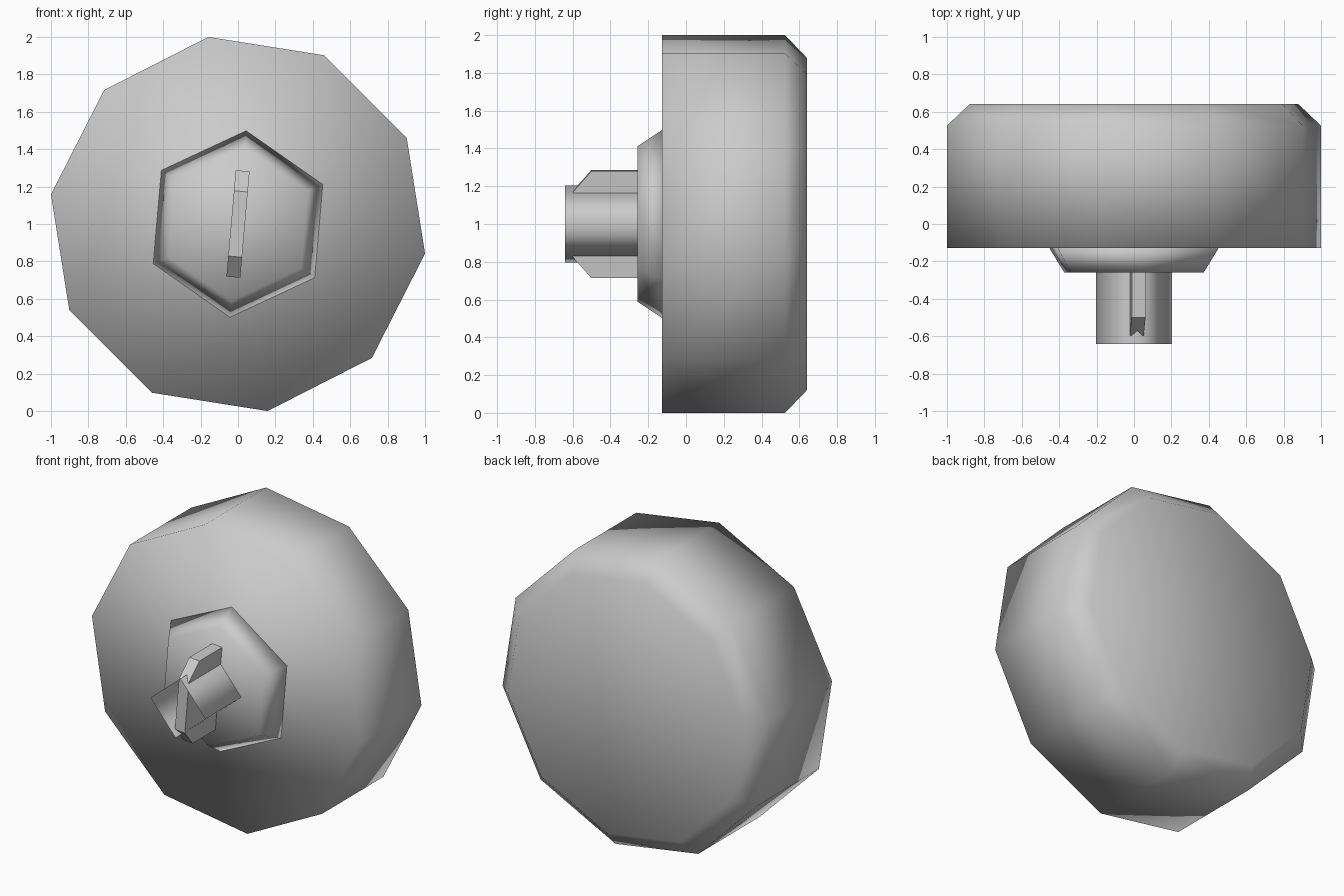
import bpy
import bmesh
from math import cos, sin, radians
from mathutils import Matrix

cube = bpy.data.objects.get("Cube")
if cube:
    bpy.data.objects.remove(cube, do_unlink=True)

CENTRE_Z = 1.0
TILT = 85  # direction of the key blade and collar corners, in degrees

grey = bpy.data.materials.new("plain grey")
grey.use_nodes = True
grey.diffuse_color = (0.6, 0.6, 0.6, 1)
grey.node_tree.nodes["Principled BSDF"].inputs["Base Color"].default_value = (0.6, 0.6, 0.6, 1)


def finish(name, bm, smooth):
    bmesh.ops.recalc_face_normals(bm, faces=bm.faces)
    for face in bm.faces:
        face.smooth = smooth
    mesh = bpy.data.meshes.new(name)
    bm.to_mesh(mesh)
    bm.free()
    mesh.materials.append(grey)
    obj = bpy.data.objects.new(name, mesh)
    bpy.context.collection.objects.link(obj)
    return obj


def lathe(name, sides, start, profile, capped=True):
    """Faceted solid around the y axis; profile holds (y, radius) pairs."""
    bm = bmesh.new()
    rings = []
    for y, r in profile:
        angles = [radians(start + 360 * i / sides) for i in range(sides)]
        rings.append([bm.verts.new((r * cos(a), y, CENTRE_Z + r * sin(a))) for a in angles])
    for a, b in zip(rings, rings[1:]):
        for i in range(sides):
            j = (i + 1) % sides
            bm.faces.new((a[i], a[j], b[j], b[i]))
    if capped:
        bm.faces.new(rings[0])
        bm.faces.new(rings[-1])
    return finish(name, bm, True)


# Ten-sided knob with a chamfered back rim
lathe("knob_body", 10, 99, [(-0.127, 1.012), (0.525, 1.012), (0.64, 0.89)])

# Six-sided tapered collar
lathe("collar", 6, TILT, [(-0.127, 0.5), (-0.258, 0.412)])

# Open four-sided socket
lathe("shaft_socket", 4, TILT, [(-0.258, 0.205), (-0.64, 0.205)], capped=False)

# Flat key blade through the socket, with chamfered front corners
half = [(-0.25, 0.285), (-0.5, 0.285), (-0.597, 0.175)]
outline = half + [(y, -h) for y, h in reversed(half)]
bm = bmesh.new()
face = bm.faces.new([bm.verts.new((-0.037, y, h)) for y, h in outline])
grown = bmesh.ops.extrude_face_region(bm, geom=[face])
moved = [v for v in grown["geom"] if isinstance(v, bmesh.types.BMVert)]
bmesh.ops.translate(bm, verts=moved, vec=(0.074, 0, 0))
turn = Matrix.Translation((0, 0, CENTRE_Z)) @ Matrix.Rotation(radians(90 - TILT), 4, "Y")
bmesh.ops.transform(bm, matrix=turn, verts=bm.verts)
finish("key_blade", bm, False)
